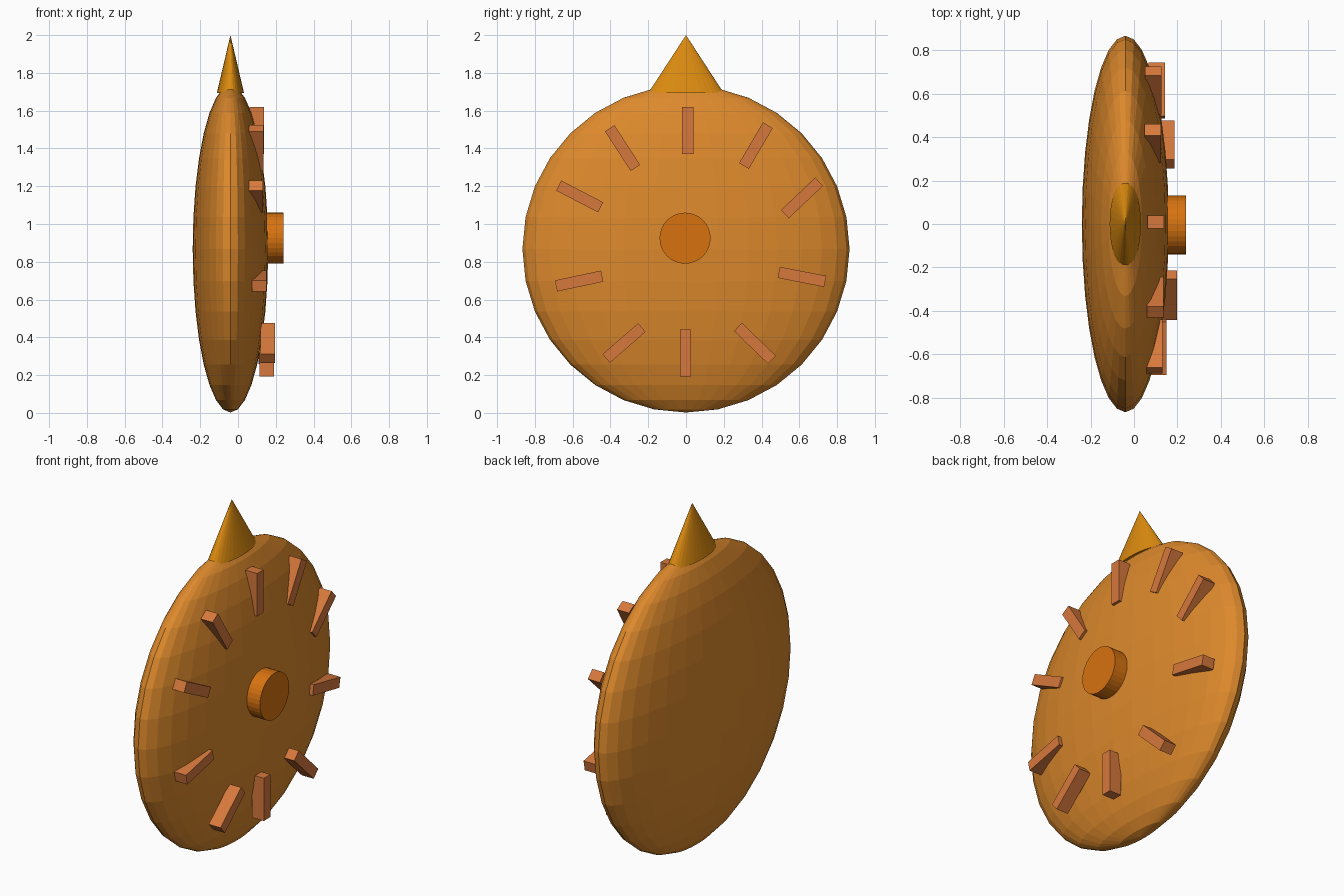
import bpy
from math import radians, pi

if "Cube" in bpy.data.objects:
    bpy.data.objects.remove(bpy.data.objects["Cube"])


def material(name, rgb):
    m = bpy.data.materials.new(name)
    m.diffuse_color = (*rgb, 1)
    m.use_nodes = True
    m.node_tree.nodes["Principled BSDF"].inputs["Base Color"].default_value = m.diffuse_color
    return m


BODY = material("body_orange", (0.72, 0.25, 0.025))
TIP = material("tip_gold", (0.72, 0.26, 0.005))
KNOB = material("knob_orange", (0.68, 0.17, 0.005))
BAR = material("bar_copper", (0.68, 0.19, 0.045))


def finish(name, mat, scale=None):
    ob = bpy.context.object
    ob.name = name
    if scale:
        ob.scale = scale
    ob.data.materials.append(mat)
    bpy.ops.object.transform_apply(location=False, rotation=False, scale=True)
    return ob


# flattened disc body
bpy.ops.mesh.primitive_uv_sphere_add(segments=32, ring_count=16, radius=1, location=(-0.04, 0, 0.868))
finish("disc_body", BODY, (0.2, 0.866, 0.866))

# pointed tip on top
bpy.ops.mesh.primitive_cone_add(vertices=32, radius1=1, depth=0.307, location=(-0.04, 0, 1.8465))
finish("top_spike", TIP, (0.072, 0.2, 1))

# round knob in the middle of the face
bpy.ops.mesh.primitive_cylinder_add(vertices=32, radius=0.135, depth=0.14,
                                    location=(0.17, -0.005, 0.925), rotation=(0, pi / 2, 0))
finish("center_knob", KNOB)

# bars around the face: y, z, angle in the yz plane, outer x
bars = [
    (0.01, 1.495, 90, 0.138),
    (0.37, 1.415, 59.5, 0.125),
    (0.614, 1.138, 43.5, 0.127),
    (0.614, 0.72, -11, 0.143),
    (0.365, 0.368, -44, 0.186),
    (-0.003, 0.317, 90, 0.19),
    (-0.328, 0.37, 41, 0.197),
    (-0.566, 0.698, 12, 0.15),
    (-0.563, 1.146, -27.5, 0.132),
    (-0.336, 1.402, -57, 0.136),
]
for i, (y, z, angle, x) in enumerate(bars):
    bpy.ops.mesh.primitive_cube_add(size=1, location=(x - 0.0385, y, z),
                                    rotation=(radians(angle), 0, 0))
    finish(f"face_bar_{i + 1}", BAR, (0.077, 0.25, 0.06))
